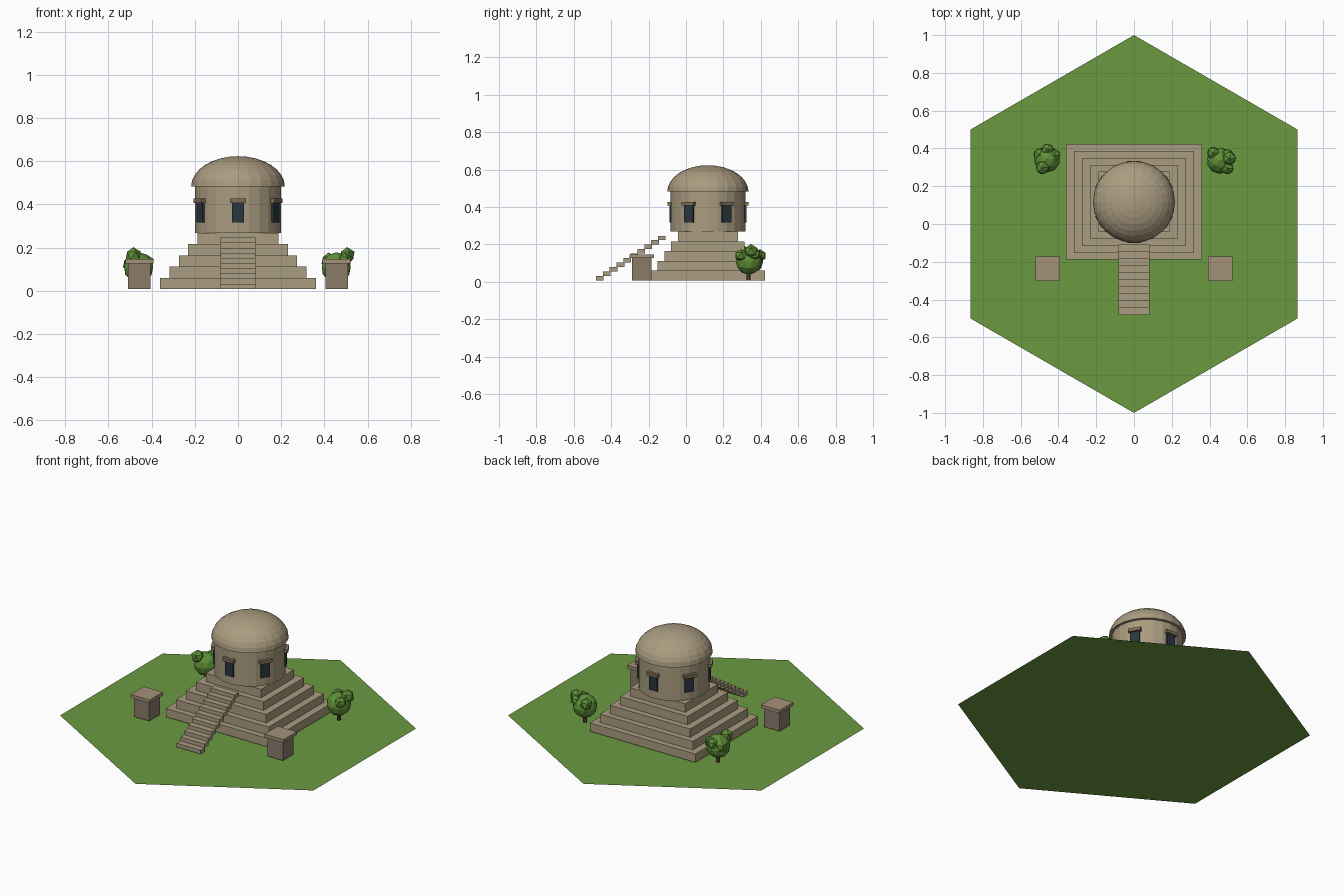
import bpy
import bmesh
from math import radians, sin, cos
from mathutils import Matrix, Vector

if "Cube" in bpy.data.objects:
    bpy.data.objects.remove(bpy.data.objects["Cube"], do_unlink=True)


def linear(c):
    return c / 12.92 if c <= 0.04045 else ((c + 0.055) / 1.055) ** 2.4


def material(name, hex_code):
    rgb = [linear(int(hex_code[i:i + 2], 16) / 255) for i in (0, 2, 4)]
    mat = bpy.data.materials.new(name)
    mat.use_nodes = True
    mat.diffuse_color = (*rgb, 1)
    bsdf = mat.node_tree.nodes["Principled BSDF"]
    bsdf.inputs["Base Color"].default_value = (*rgb, 1)
    bsdf.inputs["Roughness"].default_value = 0.9
    return mat


GRASS = material("grass", "6B9A41")
STONE = material("light stone", "AA9C80")
DARK_STONE = material("dark stone", "8A7B69")
CAP_STONE = material("cap stone", "A39279")
TRIM = material("window trim", "80705A")
GLASS = material("dark glass", "2A363E")
LEAF = material("leaf green", "5F9138")
BARK = material("bark", "5E4630")


def finish(name, bm, mat):
    mesh = bpy.data.meshes.new(name)
    bm.to_mesh(mesh)
    bm.free()
    mesh.materials.append(mat)
    obj = bpy.data.objects.new(name, mesh)
    bpy.context.collection.objects.link(obj)
    return obj


def box(name, center, size, mat, turn=0.0):
    bm = bmesh.new()
    bmesh.ops.create_cube(bm, size=1, matrix=Matrix.Translation(center)
                          @ Matrix.Rotation(turn, 4, "Z") @ Matrix.Diagonal((*size, 1)))
    return finish(name, bm, mat)


def cylinder(name, center, radius, height, sides, mat):
    bm = bmesh.new()
    bmesh.ops.create_cone(bm, cap_ends=True, segments=sides, radius1=radius, radius2=radius,
                          depth=height, matrix=Matrix.Translation(center))
    return finish(name, bm, mat)


BASE = 0.008
MID_Y = 0.117

# Hexagonal lawn
bm = bmesh.new()
bmesh.ops.create_circle(bm, cap_ends=True, segments=6, radius=1)
finish("lawn", bm, GRASS)

# Stepped platform
TIER = 0.052
for i in range(5):
    width = 0.72 - 0.086 * i
    box(f"platform_tier_{i + 1}", (0, MID_Y, BASE + TIER * (i + 0.5)),
        (width, width * 0.85, TIER), STONE)

# Open staircase of overlapping slabs
for i in range(10):
    box(f"stair_step_{i + 1}", (0, -0.461 + 0.0369 * i, BASE + 0.0238 * (i + 0.5)),
        (0.164, 0.041, 0.0238), STONE)

# Round tower
cylinder("tower_drum", (0, MID_Y, 0.375), 0.2, 0.214, 24, STONE)

# Dome: upper half of a flattened sphere with a closed underside
bm = bmesh.new()
bmesh.ops.create_uvsphere(bm, u_segments=24, v_segments=16, radius=0.217)
bmesh.ops.bisect_plane(bm, geom=bm.verts[:] + bm.edges[:] + bm.faces[:], plane_co=(0, 0, 0),
                       plane_no=(0, 0, -1), clear_outer=True)
bmesh.ops.holes_fill(bm, edges=[e for e in bm.edges if e.is_boundary], sides=0)
bmesh.ops.recalc_face_normals(bm, faces=bm.faces[:])
bmesh.ops.transform(bm, verts=bm.verts[:], matrix=Matrix.Translation((0, MID_Y, 0.482))
                    @ Matrix.Diagonal((1, 1, 0.65, 1)))
finish("dome", bm, STONE)

# Windows and lintels around the tower
for i in range(6):
    angle = radians(60 * i)
    out = Vector((sin(angle), -cos(angle), 0))
    center = Vector((0, MID_Y, 0))
    box(f"window_{i + 1}", center + out * 0.196 + Vector((0, 0, 0.362)),
        (0.056, 0.02, 0.09), GLASS, angle)
    box(f"lintel_{i + 1}", center + out * 0.202 + Vector((0, 0, 0.417)),
        (0.074, 0.03, 0.02), TRIM, angle)

# Square pillars either side of the stairs
for side, x in (("left", 0.457), ("right", -0.457)):
    box(f"{side}_pillar", (x, -0.237, BASE + 0.06), (0.104, 0.104, 0.12), DARK_STONE)
    box(f"{side}_pillar_cap", (x, -0.237, 0.136), (0.13, 0.13, 0.02), CAP_STONE)


# Trees: one large crown with smaller clumps, given as offset from the trunk and radius
def tree(side, x, y, clumps):
    cylinder(f"{side}_tree_trunk", (x, y, 0.045), 0.011, 0.075, 6, BARK)
    bm = bmesh.new()
    for dx, dy, z, radius in [(0, 0, 0.108, 0.07)] + clumps:
        bmesh.ops.create_icosphere(bm, subdivisions=2 if radius > 0.05 else 1, radius=radius,
                                   matrix=Matrix.Translation((x + dx, y + dy, z)))
    finish(f"{side}_tree_crown", bm, LEAF)


tree("left", 0.455, 0.335, [(0.05, 0.013, 0.163, 0.039), (0.04, -0.04, 0.14, 0.035),
                            (-0.035, 0.04, 0.14, 0.037), (0.04, 0.03, 0.145, 0.035)])
tree("right", -0.46, 0.343, [(-0.025, -0.045, 0.163, 0.039), (0.002, 0.052, 0.14, 0.035),
                             (-0.04, 0.025, 0.125, 0.036), (0.038, 0.02, 0.13, 0.036)])
